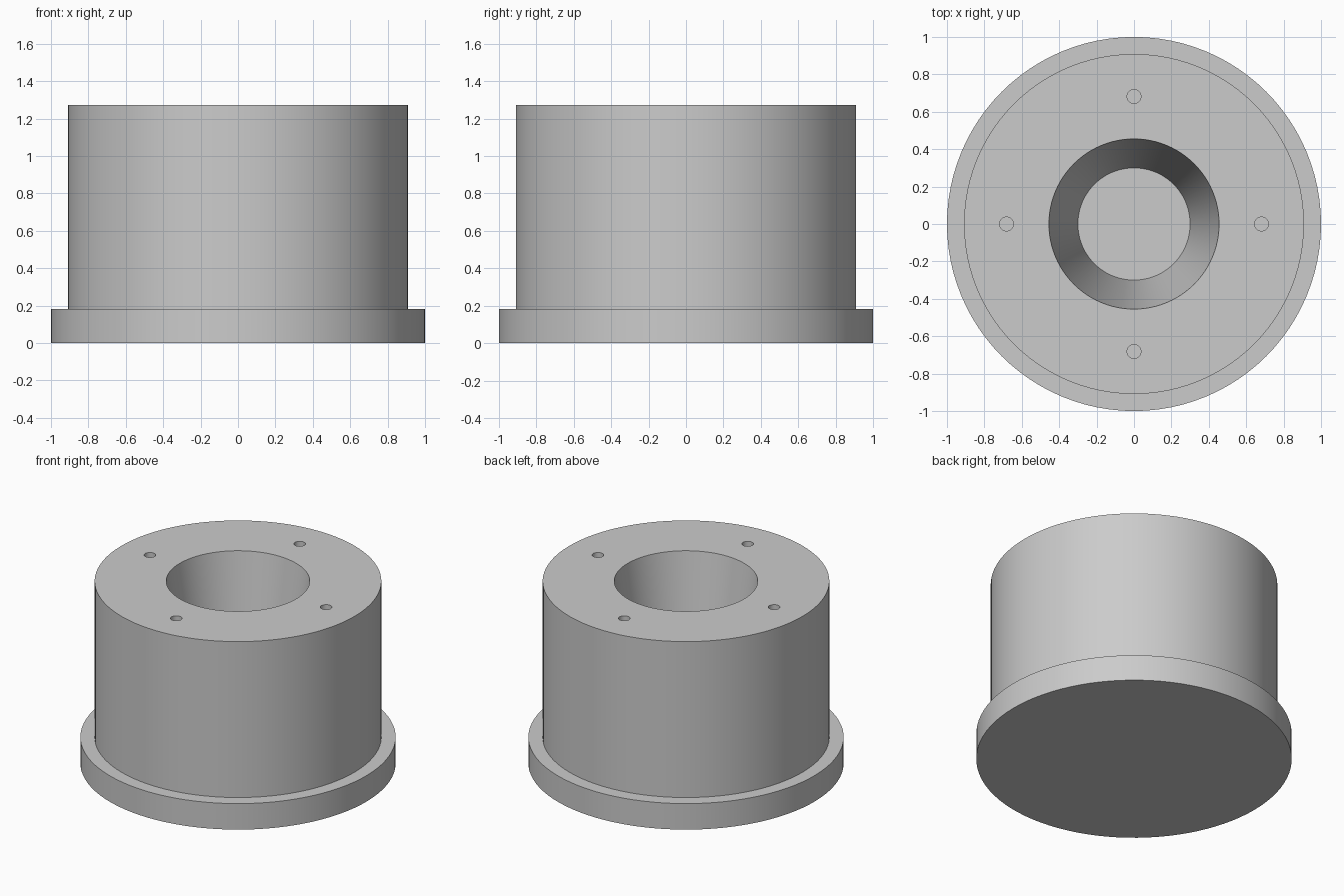
import bpy
import bmesh
from math import radians, pi, cos, sin
from mathutils import Matrix

cube = bpy.data.objects.get("Cube")
if cube:
    bpy.data.objects.remove(cube, do_unlink=True)

SEGMENTS = 96
HEIGHT = 1.273
FLANGE_TOP = 0.182
PIN_RADIUS, PIN_DEPTH, PIN_CIRCLE = 0.037, 0.18, 0.682

grey = bpy.data.materials.new("plain grey")
grey.use_nodes = True
colour = (0.6, 0.6, 0.6, 1)
grey.diffuse_color = colour
grey.node_tree.nodes["Principled BSDF"].inputs["Base Color"].default_value = colour


def make_object(name, bm):
    bmesh.ops.recalc_face_normals(bm, faces=bm.faces)
    mesh = bpy.data.meshes.new(name)
    bm.to_mesh(mesh)
    bm.free()
    mesh.materials.append(grey)
    obj = bpy.data.objects.new(name, mesh)
    bpy.context.collection.objects.link(obj)
    return obj


# Flanged body with a tapered blind bore, revolved from (radius, z) points
profile = [(0, 0), (1, 0), (1, FLANGE_TOP), (0.909, FLANGE_TOP),
           (0.909, HEIGHT), (0.455, HEIGHT), (0.3, FLANGE_TOP), (0, FLANGE_TOP)]
bm = bmesh.new()
verts = [bm.verts.new((r, 0, z)) for r, z in profile]
edges = [bm.edges.new(pair) for pair in zip(verts, verts[1:])]
bmesh.ops.spin(bm, geom=verts + edges, cent=(0, 0, 0), axis=(0, 0, 1),
               angle=2 * pi, steps=SEGMENTS, use_merge=False)
bmesh.ops.remove_doubles(bm, verts=bm.verts, dist=0.0001)
body = make_object("flanged_body", bm)

# Four small blind holes in the top face
bm = bmesh.new()
for i in range(4):
    angle = i * pi / 2
    place = Matrix.Translation((PIN_CIRCLE * cos(angle), PIN_CIRCLE * sin(angle), HEIGHT))
    bmesh.ops.create_cone(bm, cap_ends=True, segments=32, radius1=PIN_RADIUS,
                          radius2=PIN_RADIUS, depth=2 * PIN_DEPTH, matrix=place)
cutter = make_object("pin_hole_cutter", bm)
cutter.hide_render = True

bpy.ops.object.select_all(action="DESELECT")
body.select_set(True)
bpy.context.view_layer.objects.active = body
cut = body.modifiers.new("pin holes", "BOOLEAN")
cut.operation = "DIFFERENCE"
cut.solver = "EXACT"
cut.object = cutter
bpy.ops.object.modifier_apply(modifier=cut.name)
bpy.data.objects.remove(cutter, do_unlink=True)

# Smooth walls, sharp rims
bpy.ops.object.shade_smooth_by_angle(angle=radians(30))
